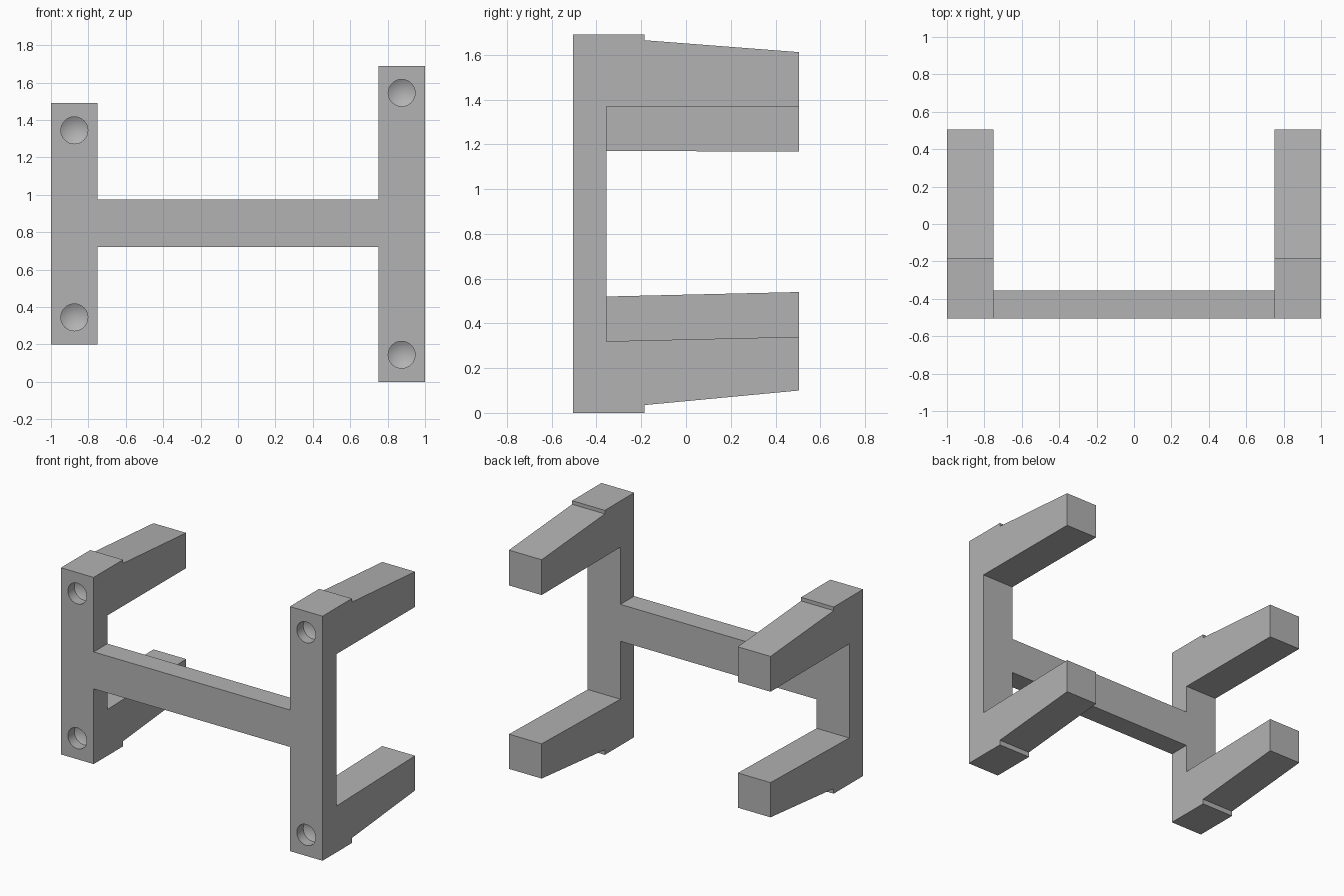
import bpy
import bmesh
from mathutils import Matrix

cube = bpy.data.objects.get("Cube")
if cube:
    bpy.data.objects.remove(cube, do_unlink=True)

GREY = (0.45, 0.45, 0.45, 1.0)
grey = bpy.data.materials.new("plain_grey")
grey.use_nodes = True
grey.diffuse_color = GREY
grey.node_tree.nodes["Principled BSDF"].inputs["Base Color"].default_value = GREY

FRONT, BACK, STEP, INNER = -0.505, 0.505, -0.185, -0.355


def add_object(name, bm):
    bmesh.ops.recalc_face_normals(bm, faces=bm.faces)
    mesh = bpy.data.meshes.new(name)
    bm.to_mesh(mesh)
    bm.free()
    mesh.materials.append(grey)
    obj = bpy.data.objects.new(name, mesh)
    bpy.context.collection.objects.link(obj)
    return obj


def extrude_profile(name, points, x0, x1):
    """Extrude a side profile of (y, z) points across x."""
    bm = bmesh.new()
    face = bm.faces.new([bm.verts.new((x0, y, z)) for y, z in points])
    new = bmesh.ops.extrude_face_region(bm, geom=[face])["geom"]
    verts = [g for g in new if isinstance(g, bmesh.types.BMVert)]
    bmesh.ops.translate(bm, vec=(x1 - x0, 0, 0), verts=verts)
    return add_object(name, bm)


def bracket(name, x0, x1, bottom, top):
    """C-shaped bracket: a front post with two tapered arms."""
    profile = [
        (FRONT, bottom), (STEP, bottom), (STEP, bottom + 0.035),
        (BACK, bottom + 0.10), (BACK, bottom + 0.34), (INNER, bottom + 0.32),
        (INNER, top - 0.32), (BACK, top - 0.322), (BACK, top - 0.078),
        (STEP, top - 0.025), (STEP, top), (FRONT, top),
    ]
    return extrude_profile(name, profile, x0, x1)


def drill(name, x, z, radius=0.072, depth=0.07, tip=0.043):
    """Pointed drill bit used to cut a blind screw hole."""
    bm = bmesh.new()
    start = FRONT - 0.05
    bmesh.ops.create_cone(bm, cap_ends=True, segments=32, radius1=radius,
                          radius2=radius, depth=depth + 0.05)
    # Pull the inner cap out to a point
    cap = max((f for f in bm.faces if len(f.verts) > 4),
              key=lambda f: f.calc_center_median().z)
    poked = bmesh.ops.poke(bm, faces=[cap])
    poked["verts"][0].co.z += tip
    bmesh.ops.rotate(bm, verts=bm.verts, matrix=Matrix.Rotation(-1.5707963, 3, 'X'))
    bmesh.ops.translate(bm, verts=bm.verts,
                        vec=(x, start + (depth + 0.05) / 2, z))
    return add_object(name, bm)


def combine(target, tool, operation):
    mod = target.modifiers.new(operation.lower(), 'BOOLEAN')
    mod.operation = operation
    mod.solver = 'EXACT'
    mod.object = tool
    bpy.context.view_layer.objects.active = target
    bpy.ops.object.modifier_apply(modifier=mod.name)
    bpy.data.objects.remove(tool, do_unlink=True)


# Tall left bracket, short right bracket and the bar joining them
frame = bracket("frame", 0.75, 1.0, 0.0, 1.69)
short_bracket = bracket("short_bracket", -1.0, -0.75, 0.2, 1.49)
crossbar = extrude_profile(
    "crossbar",
    [(FRONT, 0.72), (INNER, 0.72), (INNER, 0.975), (FRONT, 0.975)], -0.75, 0.75)
combine(frame, crossbar, 'UNION')
combine(frame, short_bracket, 'UNION')

# Screw holes near both ends of each post
for x, bottom, top in ((0.875, 0.0, 1.69), (-0.875, 0.2, 1.49)):
    for z in (bottom + 0.145, top - 0.145):
        combine(frame, drill("hole_cutter", x, z), 'DIFFERENCE')

# Smooth hole walls, crisp frame edges
frame.select_set(True)
bpy.context.view_layer.objects.active = frame
bpy.ops.object.shade_smooth_by_angle(angle=0.5)
